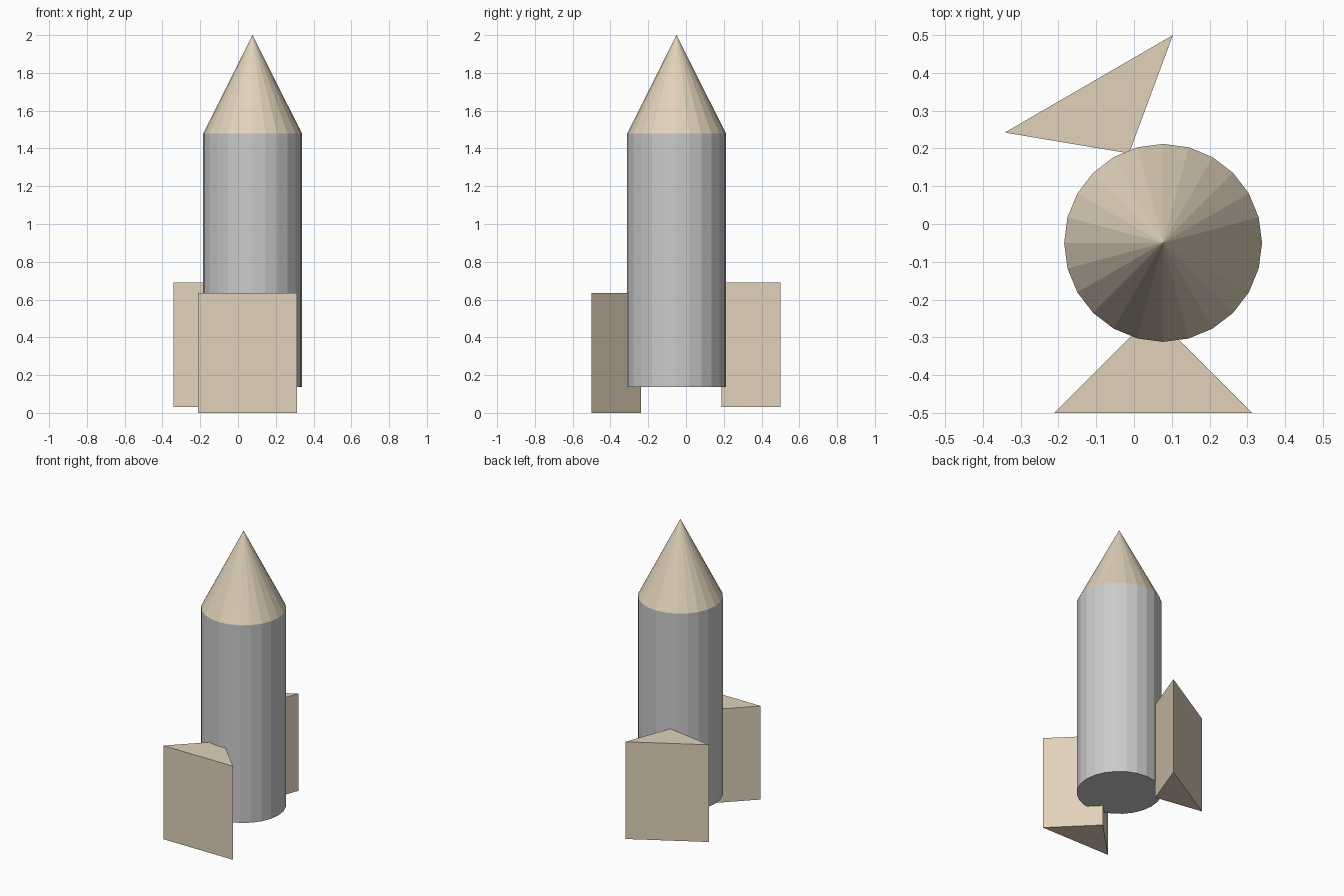
import bpy
import bmesh

if "Cube" in bpy.data.objects:
    bpy.data.objects.remove(bpy.data.objects["Cube"])

CX, CY, R, SIDES = 0.077, -0.05, 0.262, 24
tan = bpy.data.materials.new("tan")
tan.diffuse_color = (0.75, 0.64, 0.49, 1)
tan.use_nodes = True
tan.node_tree.nodes["Principled BSDF"].inputs["Base Color"].default_value = tan.diffuse_color


def finish(name, bm, material=None):
    bmesh.ops.recalc_face_normals(bm, faces=bm.faces)
    mesh = bpy.data.meshes.new(name)
    bm.to_mesh(mesh)
    bm.free()
    if material:
        mesh.materials.append(material)
    obj = bpy.data.objects.new(name, mesh)
    bpy.context.collection.objects.link(obj)
    return obj


def round_part(name, z0, z1, top_radius, material=None):
    bm = bmesh.new()
    bmesh.ops.create_cone(bm, cap_ends=True, segments=SIDES,
                          radius1=R, radius2=top_radius, depth=z1 - z0)
    bmesh.ops.remove_doubles(bm, verts=bm.verts, dist=1e-5)
    finish(name, bm, material).location = (CX, CY, (z0 + z1) / 2)


def fin(name, outline, z0, z1):
    bm = bmesh.new()
    face = bm.faces.new([bm.verts.new((x, y, z0)) for x, y in outline])
    geom = bmesh.ops.extrude_face_region(bm, geom=[face], use_keep_orig=True)["geom"]
    top = [v for v in geom if isinstance(v, bmesh.types.BMVert)]
    bmesh.ops.translate(bm, verts=top, vec=(0, 0, z1 - z0))
    finish(name, bm, tan)


# Rocket body and nose
round_part("body", 0.137, 1.478, R)
round_part("nose_cone", 1.478, 2.0, 0, tan)

# Triangular wedge fins
fin("front_fin", [(-0.211, -0.5), (0.313, -0.5), (0.051, -0.238)], 0.0, 0.635)
fin("back_fin", [(-0.342, 0.242), (-0.013, 0.187), (0.103, 0.5)], 0.03, 0.69)
